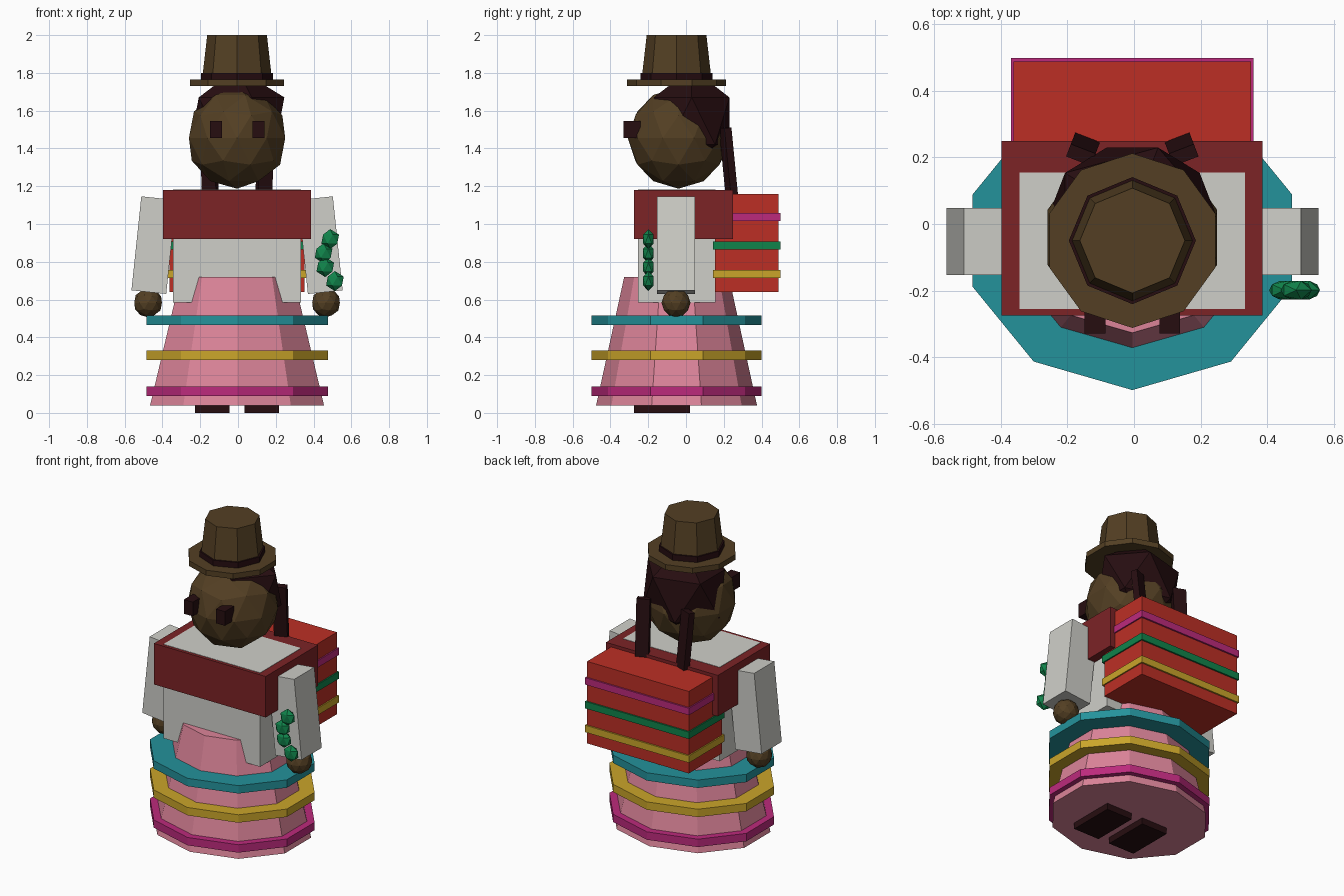
import bpy
from math import radians, pi
from mathutils import Matrix

cube = bpy.data.objects.get("Cube")
if cube:
    bpy.data.objects.remove(cube, do_unlink=True)


# Materials, from 8-bit screen colours to linear values
def material(name, hex_code):
    srgb = [int(hex_code[i:i + 2], 16) / 255 for i in (0, 2, 4)]
    linear = [c / 12.92 if c < 0.04 else ((c + 0.055) / 1.055) ** 2.4 for c in srgb]
    mat = bpy.data.materials.new(name)
    mat.use_nodes = True
    mat.diffuse_color = (*linear, 1)
    mat.node_tree.nodes["Principled BSDF"].inputs["Base Color"].default_value = (*linear, 1)
    return mat


BROWN = material("brown", "533F23")
DARK = material("dark_brown", "260D10")
WHITE = material("off_white", "CFCFC9")
MAROON = material("maroon", "7C2326")
RED = material("red", "BC2F25")
TEAL = material("teal", "24929B")
YELLOW = material("yellow", "CAA52A")
MAGENTA = material("magenta", "BC2A7C")
GREEN = material("green", "10844B")
PINK = material("pink", "DC8499")

CX, CY = -0.005, -0.05   # body axis


def finish(name, mat, matrix=None):
    obj = bpy.context.object
    obj.name = name
    if matrix:
        obj.data.transform(matrix)
    obj.data.materials.append(mat)
    return obj


def block(name, mat, x, y, z):
    """Axis-aligned box given by its (min, max) on each axis."""
    bpy.ops.mesh.primitive_cube_add(size=1)
    obj = finish(name, mat, Matrix.Diagonal([b - a for a, b in (x, y, z)] + [1]))
    obj.location = [(a + b) / 2 for a, b in (x, y, z)]
    return obj


def tilted_block(name, mat, centre, size, rotation):
    bpy.ops.mesh.primitive_cube_add(size=1)
    obj = finish(name, mat, Matrix.Diagonal((*size, 1)))
    obj.location = centre
    obj.rotation_euler = [radians(a) for a in rotation]
    return obj


def drum(name, mat, sides, z, bottom, top, depth=1.0):
    """Tapered prism on the body axis with a corner facing front."""
    bpy.ops.mesh.primitive_cone_add(vertices=sides, radius1=bottom, radius2=top, depth=z[1] - z[0])
    spin = Matrix.Rotation(pi if sides % 4 else 0, 4, "Z")
    obj = finish(name, mat, Matrix.Diagonal((1, depth, 1, 1)) @ spin)
    obj.location = (CX, CY, sum(z) / 2)
    return obj


def ball(name, mat, centre, radii, detail):
    bpy.ops.mesh.primitive_ico_sphere_add(subdivisions=detail, radius=1)
    obj = finish(name, mat, Matrix.Diagonal((*radii, 1)))
    obj.location = centre
    return obj


# Skirt with three trim bands
drum("skirt", PINK, 10, (0.04, 0.72), 0.484, 0.315, 0.88)
for name, mat, z in (("lower", MAGENTA, 0.09), ("middle", YELLOW, 0.28), ("upper", TEAL, 0.465)):
    drum(name + "_skirt_band", mat, 10, (z, z + 0.05), 0.505, 0.505, 0.89)

# Torso
block("shirt", WHITE, (-0.345, 0.334), (-0.255, 0.155), (0.585, 1.182))
block("shawl", MAROON, (-0.398, 0.387), (-0.275, 0.249), (0.92, 1.18))

# Paired parts
for side, s in (("left", 1), ("right", -1)):
    block(side + "_foot", DARK, sorted((CX + s * 0.04, CX + s * 0.222)), (-0.276, 0.02), (0, 0.045))
    tilted_block(side + "_arm", WHITE, (CX + s * 0.441, -0.053, 0.888), (0.185, 0.202, 0.5), (0, -6 * s, 0))
    ball(side + "_hand", BROWN, (CX + s * 0.471, -0.053, 0.583), (0.077,) * 3, 2)
    block(side + "_eye", DARK, sorted((CX + s * 0.081, CX + s * 0.144)), (-0.33, -0.24), (1.456, 1.546))
    tilted_block(side + "_braid", DARK, (CX + s * 0.148, 0.225, 1.33), (0.08, 0.04, 0.36), (6, 0, 21 * s))

# Head and hair
ball("head", BROWN, (CX, -0.04, 1.455), (0.268,) * 3, 2)
ball("hair", DARK, (CX, 0.03, 1.545), (0.28, 0.235, 0.28), 1)

# Hat
drum("hat_brim", BROWN, 10, (1.73, 1.764), 0.2625, 0.2625)
drum("hat_band", DARK, 8, (1.764, 1.8), 0.191, 0.191)
drum("hat_crown", BROWN, 8, (1.765, 2.0), 0.185, 0.158)

# Striped bundle on the back
block("bundle", RED, (-0.362, 0.352), (0.154, 0.489), (0.64, 1.16))
for name, mat, z in (("yellow", YELLOW, 0.735), ("green", GREEN, 0.886), ("magenta", MAGENTA, 1.037)):
    block(name + "_bundle_stripe", mat, (-0.37, 0.36), (0.143, 0.499), (z - 0.022, z + 0.022))

# Strand of beads by the left arm
for i, (x, z) in enumerate(((0.488, 0.92), (0.453, 0.845), (0.462, 0.772), (0.513, 0.698))):
    ball("bead_%d" % (i + 1), GREEN, (x, -0.199, z), (0.052, 0.033, 0.053), 1)
